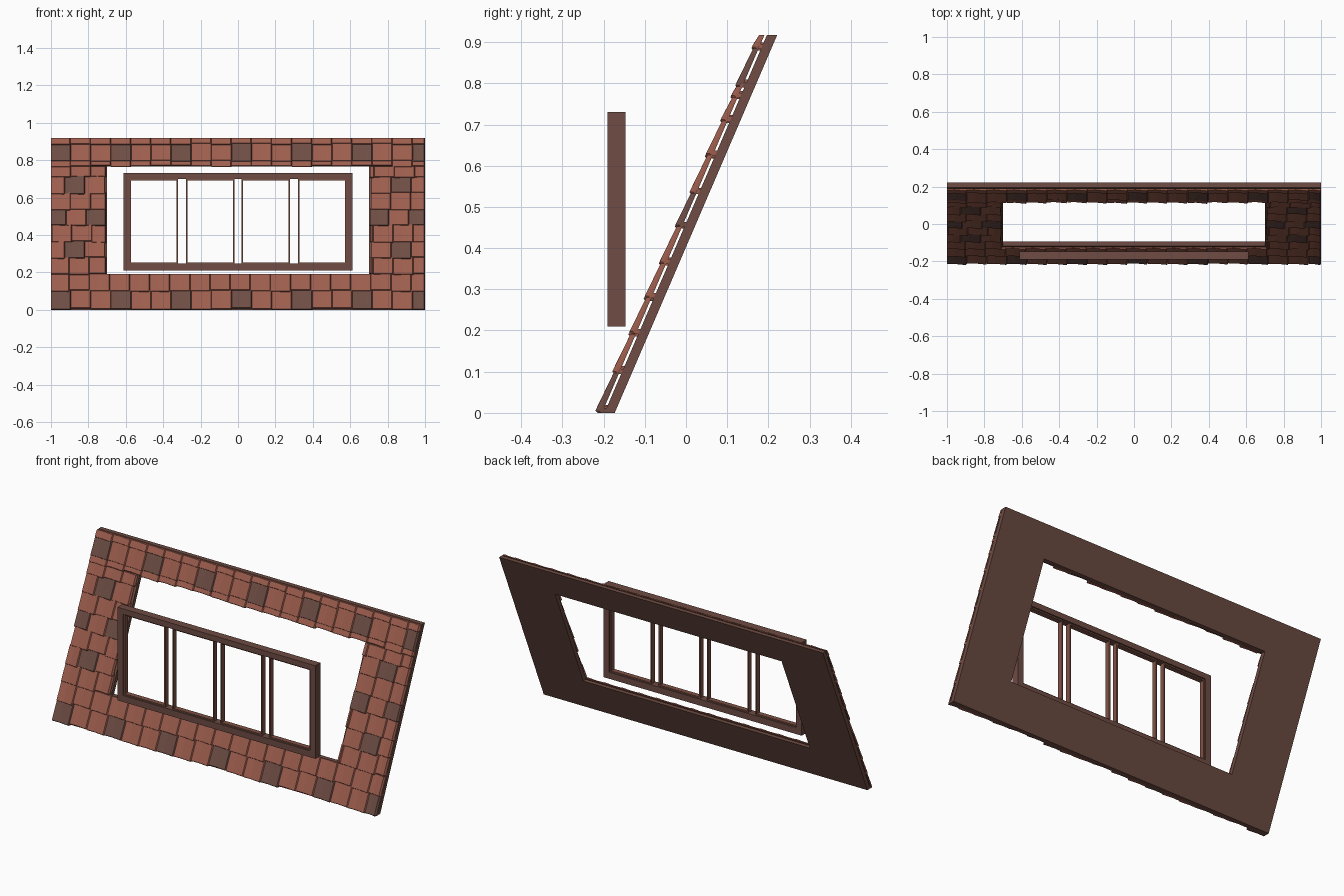
import bpy, bmesh, random

random.seed(4)
if "Cube" in bpy.data.objects:
    bpy.data.objects.remove(bpy.data.objects["Cube"], do_unlink=True)


def material(name, srgb):
    lin = [((c / 255 + 0.055) / 1.055) ** 2.4 for c in srgb]
    m = bpy.data.materials.new(name)
    m.use_nodes = True
    m.diffuse_color = (*lin, 1)
    m.node_tree.nodes["Principled BSDF"].inputs["Base Color"].default_value = (*lin, 1)
    return m


wood = material("brown wood", (110, 76, 67))
red_wood = material("reddish wood", (126, 82, 69))
clay = material("red clay", (156, 93, 77))
dark = material("dark clay", (109, 77, 68))


def sloped(x, z, d):
    """Point at depth d in front of the leaning back plane."""
    return (x, -0.173 + 0.43 * z - d, z)


def upright(x, z, d):
    """Point at depth d in front of the window's back plane."""
    return (x, -0.147 - d, z)


def finish(bm, name, *mats):
    bmesh.ops.recalc_face_normals(bm, faces=bm.faces[:])
    me = bpy.data.meshes.new(name)
    bm.to_mesh(me)
    bm.free()
    for m in mats:
        me.materials.append(m)
    ob = bpy.data.objects.new(name, me)
    bpy.context.collection.objects.link(ob)
    return ob


def ring(name, place, outer, inner, d0, d1, mat):
    """Rectangular frame; outer and inner are (x0, x1, z0, z1)."""
    bm = bmesh.new()
    loops = []
    for (x0, x1, z0, z1), d in ((outer, d0), (outer, d1), (inner, d1), (inner, d0)):
        corners = ((x0, z0), (x1, z0), (x1, z1), (x0, z1))
        loops.append([bm.verts.new(place(x, z, d)) for x, z in corners])
    for k in range(4):
        a, b = loops[k], loops[(k + 1) % 4]
        for i in range(4):
            j = (i + 1) % 4
            bm.faces.new((a[i], a[j], b[j], b[i]))
    return finish(bm, name, mat)


def add_tile(bm, x0, x1, z0, z1, top, mat_index):
    """Wedge tile with a foot rib, chamfered along its foot and raised right edge."""
    z0 += random.choice((0, 0.003, 0.007))
    z1 = min(z1 + 0.01, top)
    step = min(0.012, (z1 - z0) / 2)
    w = x1 - x0
    sections = []
    for x, lift in ((x0, 0.001), (x0 + 0.4 * w, 0), (x1 - 0.005, 0.006), (x1, -0.003)):
        profile = ((z0, 0.024), (z0, 0.036 + lift), (z0 + 0.005, 0.043 + lift),
                   (z1, 0.038 + lift), (z1, 0.031), (z0 + step, 0.031), (z0 + step, 0.024))
        sections.append([bm.verts.new(sloped(x, z, d)) for z, d in profile])
    faces = [bm.faces.new(sections[0]), bm.faces.new(sections[-1])]
    for a, b in zip(sections, sections[1:]):
        for i in range(len(a)):
            j = (i + 1) % len(a)
            faces.append(bm.faces.new((a[i], a[j], b[j], b[i])))
    for f in faces:
        f.material_index = mat_index


TILE = 0.1075


def tile_field(name, x0, x1, rows, top, dark_rows, period):
    """Rows of tiles; dark_rows maps a row to the x of a dark tile, repeated each period."""
    bm = bmesh.new()
    for r, z in enumerate(rows):
        z1 = rows[r + 1] if r + 1 < len(rows) else top
        start = dark_rows.get(r, -0.033 + random.uniform(-0.015, 0.015))
        for k in range(-22, 23):
            a, b = max(start + k * TILE, x0), min(start + (k + 1) * TILE, x1)
            if b - a > 0.012:
                is_dark = r in dark_rows and k % period == 0
                add_tile(bm, a, b, z, z1, top, int(is_dark))
    return finish(bm, name, clay, dark)


# Leaning backing panel with its opening
opening = (-0.7, 0.7, 0.185, 0.765)
ring("backing_panel", sloped, (-1, 1, 0, 0.917), opening, 0, 0.025, wood)

# Tiles around the opening, chequered on the sides
side_rows = [0.185 + 0.0865 * i for i in range(7)]
tile_field("bottom_tiles", -1, 1, [0, 0.095], 0.19, {0: -0.033}, 3)
tile_field("right_tiles", -1, -0.705, side_rows, 0.765, {1: -0.925, 3: -0.81, 5: -0.925}, 2)
tile_field("left_tiles", 0.705, 1, side_rows, 0.765, {1: 0.82, 3: 0.7, 5: 0.82}, 2)
tile_field("top_tiles", -1, 1, [0.762, 0.79, 0.88], 0.917, {1: -0.033}, 3)

# Upright window frame
ring("window_frame", upright, (-0.612, 0.612, 0.21, 0.73), (-0.578, 0.578, 0.246, 0.699), 0, 0.044, wood)

# Four thin casements with open gaps between them
edges = (-0.578, -0.277, 0.02, 0.321)
ends = (-0.321, -0.02, 0.277, 0.578)
T = 0.007
for i, (a, b) in enumerate(zip(edges, ends)):
    ring(f"casement_{i + 1}", upright, (a, b, 0.246, 0.699),
         (a + T, b - T, 0.246 + T, 0.699 - T), 0.008, 0.036, red_wood)
